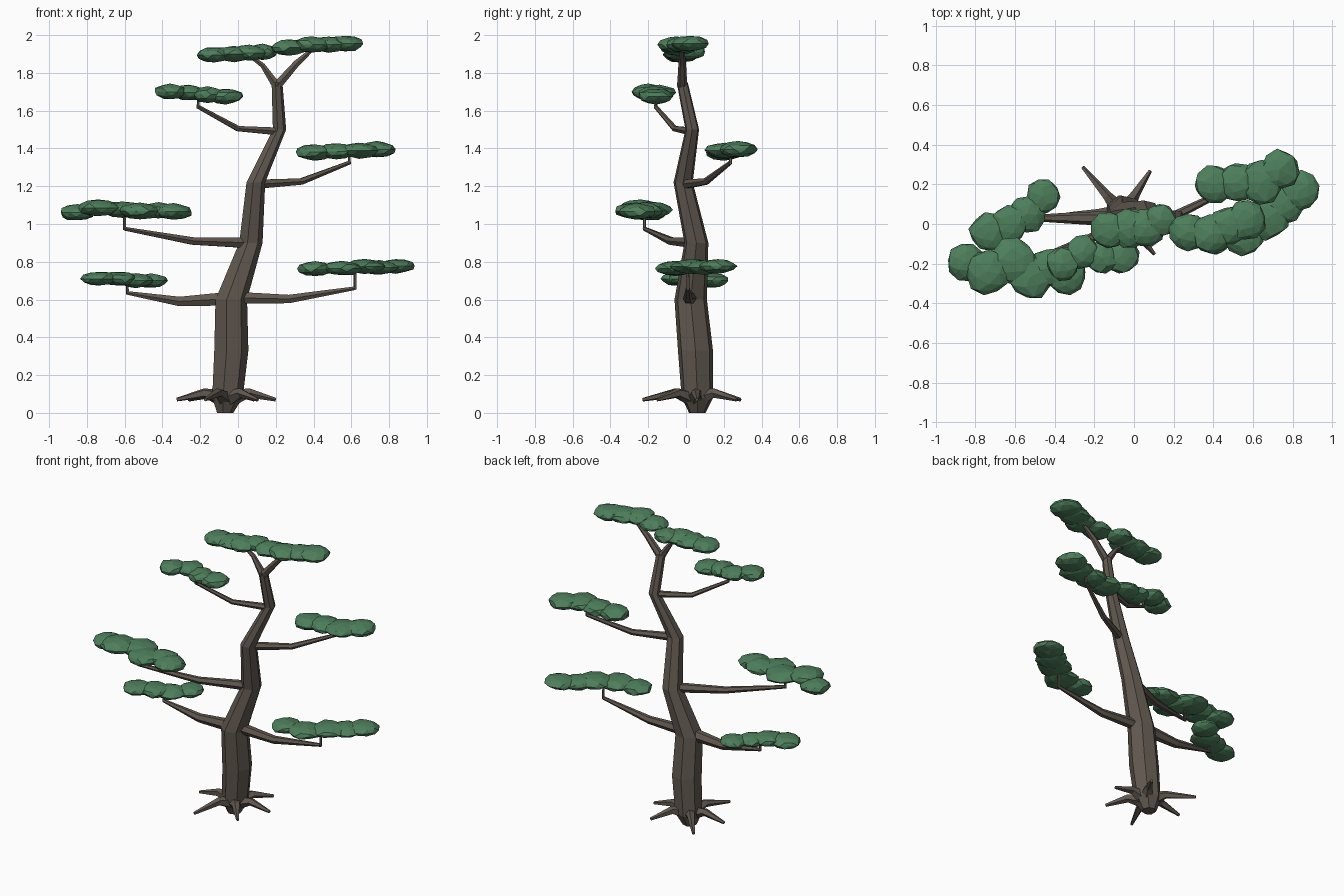
import bpy, bmesh, math, random
from mathutils import Vector, Matrix

random.seed(4)


def material(name, rgb):
    m = bpy.data.materials.new(name)
    m.diffuse_color = (*rgb, 1)
    return m


BARK = material("bark", (0.12, 0.098, 0.08))
LEAF = material("foliage", (0.075, 0.21, 0.105))


def make_object(name, bm, mat):
    bmesh.ops.recalc_face_normals(bm, faces=bm.faces[:])
    me = bpy.data.meshes.new(name)
    bm.to_mesh(me)
    bm.free()
    me.materials.append(mat)
    ob = bpy.data.objects.new(name, me)
    bpy.context.collection.objects.link(ob)
    return ob


def add_tube(bm, path, sides, level=False):
    """Faceted tapering tube through (x, y, z, radius) points."""
    pts = [Vector(p[:3]) for p in path]
    rings = []
    for i, p in enumerate(pts):
        d = (pts[min(i + 1, len(pts) - 1)] - pts[max(i - 1, 0)]).normalized()
        if level:
            u, v = Vector((1, 0, 0)), Vector((0, 1, 0))
        else:
            ref = Vector((0, 0, 1)) if abs(d.z) < 0.9 else Vector((0, 1, 0))
            u = d.cross(ref).normalized()
            v = u.cross(d)
        ring = []
        for k in range(sides):
            a = math.tau * k / sides
            ring.append(bm.verts.new(p + path[i][3] * (u * math.cos(a) + v * math.sin(a))))
        rings.append(ring)
    for r0, r1 in zip(rings, rings[1:]):
        for k in range(sides):
            n = (k + 1) % sides
            bm.faces.new((r0[k], r0[n], r1[n], r1[k]))
    bm.faces.new(rings[0][::-1])
    bm.faces.new(rings[-1])


def tube(name, path, sides=6, level=False):
    bm = bmesh.new()
    add_tube(bm, path, sides, level)
    return make_object(name, bm, BARK)


def foliage_pad(name, blobs, thick=0.042):
    """Cluster of flattened, slightly roughened low-poly balls (x, y, z, radius)."""
    bm = bmesh.new()
    for x, y, z, r in blobs:
        mat = (Matrix.Translation((x, y, z))
               @ Matrix.Diagonal((r, r, thick, 1))
               @ Matrix.Rotation(random.uniform(0, 6), 4, 'Z'))
        new = bmesh.ops.create_icosphere(bm, subdivisions=2, radius=1, matrix=mat)
        c = Vector((x, y, z))
        for v in new["verts"]:
            v.co = c + (v.co - c) * random.uniform(0.92, 1.08)
    return make_object(name, bm, LEAF)


# Crooked trunk
tube("trunk", [(-0.07, 0.06, 0.0, 0.045), (-0.06, 0.06, 0.08, 0.085),
               (-0.04, 0.05, 0.33, 0.095), (-0.04, 0.025, 0.6, 0.088),
               (0.065, 0.055, 0.9, 0.065), (0.092, -0.015, 1.22, 0.052),
               (0.218, 0.033, 1.5, 0.037), (0.205, -0.02, 1.75, 0.03)], 7, True)

# Roots spreading from the base
root_bm = bmesh.new()
for deg, reach in ((2, 0.26), (57, 0.26), (130, 0.31), (180, 0.265), (248, 0.3), (309, 0.26)):
    c, s = math.cos(math.radians(deg)), math.sin(math.radians(deg))
    add_tube(root_bm, [(-0.06 + c * d, 0.05 + s * d, z, r) for d, z, r in
                       ((0.03, 0.08, 0.045), (0.12, 0.105, 0.026), (reach, 0.07, 0.01))], 5)
make_object("roots", root_bm, BARK)

# Main branches: start, elbow, tip, and height of the pad the twig reaches
branches = {
    "lower_left": ((-0.04, 0.025, 0.605), (-0.31, 0.03, 0.59), (-0.585, 0.03, 0.635), 0.70),
    "lower_right": ((-0.04, 0.025, 0.61), (0.27, 0.01, 0.603), (0.62, 0.01, 0.66), 0.76),
    "middle_left": ((0.065, 0.055, 0.9), (-0.24, -0.08, 0.91), (-0.6, -0.22, 0.975), 1.06),
    "middle_right": ((0.09, -0.015, 1.21), (0.335, 0.105, 1.225), (0.59, 0.235, 1.325), 1.38),
    "upper_left": ((0.215, 0.03, 1.49), (0.0, -0.06, 1.505), (-0.21, -0.16, 1.62), 1.68),
}
for i, (name, (a, b, c, top)) in enumerate(branches.items()):
    k = 1 - 0.11 * i
    tube(name + "_branch", [(*a, 0.042 * k), (*b, 0.029 * k), (*c, 0.011)])
    tube(name + "_twig", [(c[0], c[1], c[2] - 0.008, 0.009), (c[0], c[1], top, 0.007)], 5)

# Fork at the top
tube("top_right_fork", [(0.205, -0.02, 1.73, 0.027), (0.31, -0.02, 1.85, 0.02), (0.4, -0.02, 1.93, 0.011)])
tube("top_left_fork", [(0.205, -0.02, 1.73, 0.026), (0.13, -0.02, 1.84, 0.015), (0.05, -0.02, 1.9, 0.01)])

# Foliage pads
foliage_pad("lower_left_foliage", [(-0.735, -0.04, 0.71, 0.095), (-0.63, 0.0, 0.71, 0.095),
                                   (-0.54, 0.05, 0.70, 0.095), (-0.46, 0.14, 0.70, 0.085)], 0.038)
foliage_pad("lower_right_foliage", [(0.41, -0.06, 0.763, 0.095), (0.55, -0.05, 0.765, 0.11),
                                    (0.67, 0.03, 0.775, 0.11), (0.75, 0.1, 0.77, 0.1),
                                    (0.835, 0.17, 0.777, 0.1)], 0.038)
foliage_pad("middle_left_foliage", [(-0.85, -0.19, 1.06, 0.095), (-0.74, -0.24, 1.085, 0.115),
                                    (-0.61, -0.19, 1.075, 0.12), (-0.52, -0.265, 1.07, 0.115),
                                    (-0.34, -0.26, 1.065, 0.1), (-0.42, -0.22, 1.07, 0.1)], 0.043)
foliage_pad("middle_right_foliage", [(0.405, 0.2, 1.38, 0.1), (0.52, 0.21, 1.385, 0.1),
                                     (0.64, 0.21, 1.39, 0.11), (0.735, 0.275, 1.395, 0.1)])
foliage_pad("upper_left_foliage", [(-0.36, -0.2, 1.70, 0.085), (-0.26, -0.14, 1.695, 0.085),
                                   (-0.16, -0.17, 1.685, 0.085), (-0.065, -0.16, 1.675, 0.09)])
foliage_pad("top_left_foliage", [(-0.125, -0.03, 1.895, 0.095), (-0.02, -0.02, 1.9, 0.1),
                                 (0.06, -0.02, 1.905, 0.095), (0.13, 0.02, 1.91, 0.085)])
foliage_pad("top_right_foliage", [(0.27, -0.04, 1.935, 0.095), (0.39, -0.05, 1.95, 0.1),
                                  (0.48, -0.01, 1.95, 0.1), (0.565, 0.02, 1.955, 0.1)])
